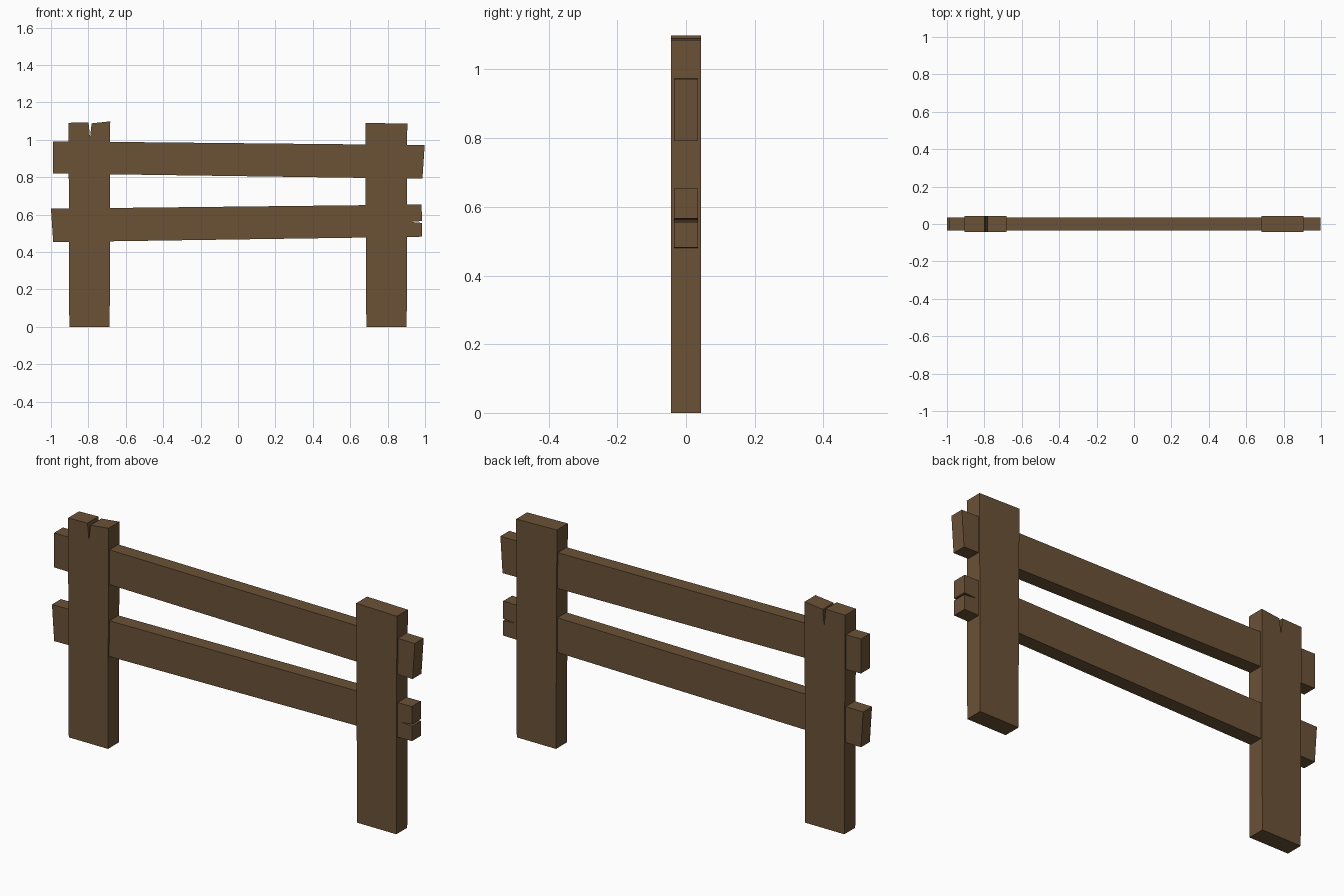
import bpy, bmesh

if "Cube" in bpy.data.objects:
    bpy.data.objects.remove(bpy.data.objects["Cube"])

wood = bpy.data.materials.new("brown_wood")
wood.diffuse_color = (0.147, 0.084, 0.037, 1)
wood.use_nodes = True
wood.node_tree.nodes["Principled BSDF"].inputs["Base Color"].default_value = wood.diffuse_color


def plank(name, outline, half_depth):
    """Extrude an (x, z) outline along y, centred on y = 0."""
    bm = bmesh.new()
    face = bm.faces.new([bm.verts.new((x, -half_depth, z)) for x, z in outline])
    out = bmesh.ops.extrude_face_region(bm, geom=[face])
    verts = [g for g in out["geom"] if isinstance(g, bmesh.types.BMVert)]
    bmesh.ops.translate(bm, verts=verts, vec=(0, 2 * half_depth, 0))
    bmesh.ops.recalc_face_normals(bm, faces=bm.faces)
    mesh = bpy.data.meshes.new(name)
    bm.to_mesh(mesh)
    bm.free()
    mesh.materials.append(wood)
    obj = bpy.data.objects.new(name, mesh)
    bpy.context.collection.objects.link(obj)
    return obj


# Posts: the left one has a split in its top
plank("left_post", [(-0.902, 0), (-0.686, 0), (-0.683, 1.099), (-0.783, 1.088),
                    (-0.791, 1.01), (-0.799, 1.094), (-0.906, 1.091)], 0.043)
plank("right_post", [(0.686, 0), (0.902, 0), (0.905, 1.086), (0.681, 1.091)], 0.043)

# Rails pass through the posts; the lower one has a split right end
plank("upper_rail", [(-0.988, 0.82), (0.986, 0.792), (0.998, 0.972),
                     (-0.988, 0.992)], 0.035)
plank("lower_rail", [(-0.988, 0.453), (0.983, 0.482), (0.983, 0.556), (0.92, 0.561),
                     (0.983, 0.566), (0.982, 0.654), (-1.0, 0.632)], 0.035)
